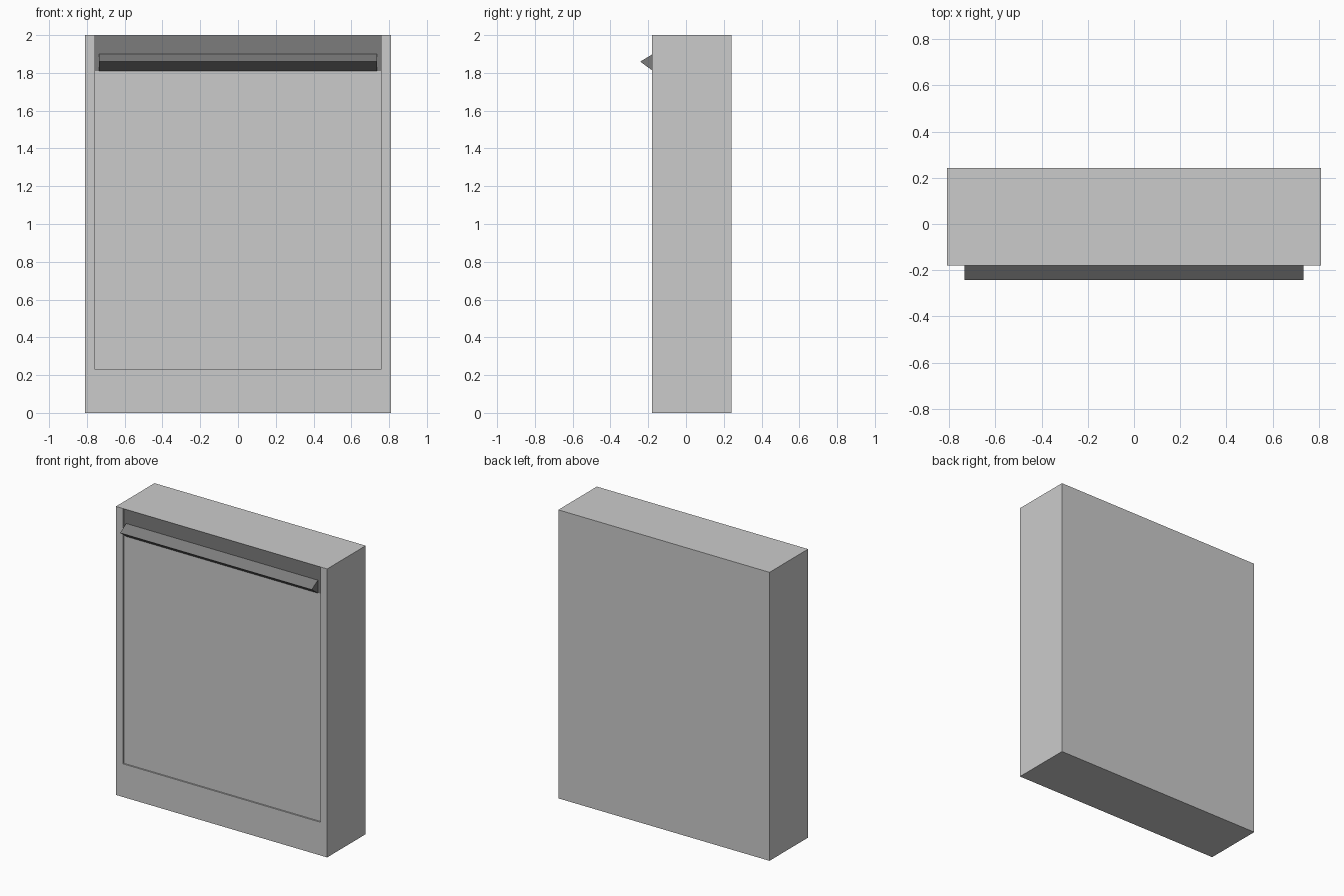
import bpy
import bmesh
from mathutils import Matrix, Vector

cube = bpy.data.objects.get("Cube")
if cube:
    bpy.data.objects.remove(cube, do_unlink=True)

HALF_W, FRONT, BACK, HEIGHT = 0.81, -0.18, 0.242, 2.0
PANEL_HALF, PANEL_LOW, PANEL_TOP = 0.735, 0.23, 1.997
RECESS = 0.01
HANDLE_LOW, HANDLE_MID, HANDLE_TOP, HANDLE_TIP = 1.81, 1.86, 1.9, -0.242


def material(name, value):
    mat = bpy.data.materials.new(name)
    mat.use_nodes = True
    colour = (value, value, value, 1)
    mat.diffuse_color = colour
    mat.node_tree.nodes["Principled BSDF"].inputs["Base Color"].default_value = colour
    return mat


def finish(bm, name, mats):
    bmesh.ops.recalc_face_normals(bm, faces=bm.faces)
    mesh = bpy.data.meshes.new(name)
    bm.to_mesh(mesh)
    bm.free()
    for mat in mats:
        mesh.materials.append(mat)
    obj = bpy.data.objects.new(name, mesh)
    bpy.context.collection.objects.link(obj)


light_grey = material("light grey", 0.6)
dark_grey = material("dark grey", 0.2)

# Cabinet block
bm = bmesh.new()
size = Vector((2 * HALF_W, BACK - FRONT, HEIGHT))
centre = Vector((0, (BACK + FRONT) / 2, HEIGHT / 2))
bmesh.ops.create_cube(bm, size=1, matrix=Matrix.LocRotScale(centre, None, size))
bm.normal_update()

# Door panel: inset the front face, then sink it slightly
door = next(f for f in bm.faces if f.normal.y < -0.9)
bmesh.ops.inset_region(bm, faces=[door], thickness=HALF_W - PANEL_HALF)
for v in door.verts:
    v.co.z = PANEL_TOP if v.co.z > HEIGHT / 2 else PANEL_LOW
sunk = bmesh.ops.extrude_discrete_faces(bm, faces=[door])["faces"][0]
bmesh.ops.translate(bm, verts=list(sunk.verts), vec=(0, RECESS, 0))

# Dark control strip across the top of the door
bmesh.ops.bisect_plane(bm, geom=[sunk] + list(sunk.edges) + list(sunk.verts),
                       plane_co=(0, 0, HANDLE_LOW), plane_no=(0, 0, 1))
for f in bm.faces:
    mid = f.calc_center_median()
    on_panel = abs(mid.y - FRONT - RECESS) < 0.001 and abs(mid.x) < 0.1
    f.material_index = int(on_panel and mid.z > HANDLE_LOW)
finish(bm, "cabinet_body", [light_grey, dark_grey])

# Wedge-shaped handle bar
bm = bmesh.new()
profile = [(FRONT + RECESS / 2, HANDLE_LOW), (HANDLE_TIP, HANDLE_MID), (FRONT + RECESS / 2, HANDLE_TOP)]
end = bm.faces.new([bm.verts.new((-PANEL_HALF, y, z)) for y, z in profile])
grown = bmesh.ops.extrude_face_region(bm, geom=[end], use_keep_orig=True)["geom"]
bmesh.ops.translate(bm, verts=[g for g in grown if isinstance(g, bmesh.types.BMVert)],
                    vec=(2 * PANEL_HALF, 0, 0))
finish(bm, "door_handle", [dark_grey])
